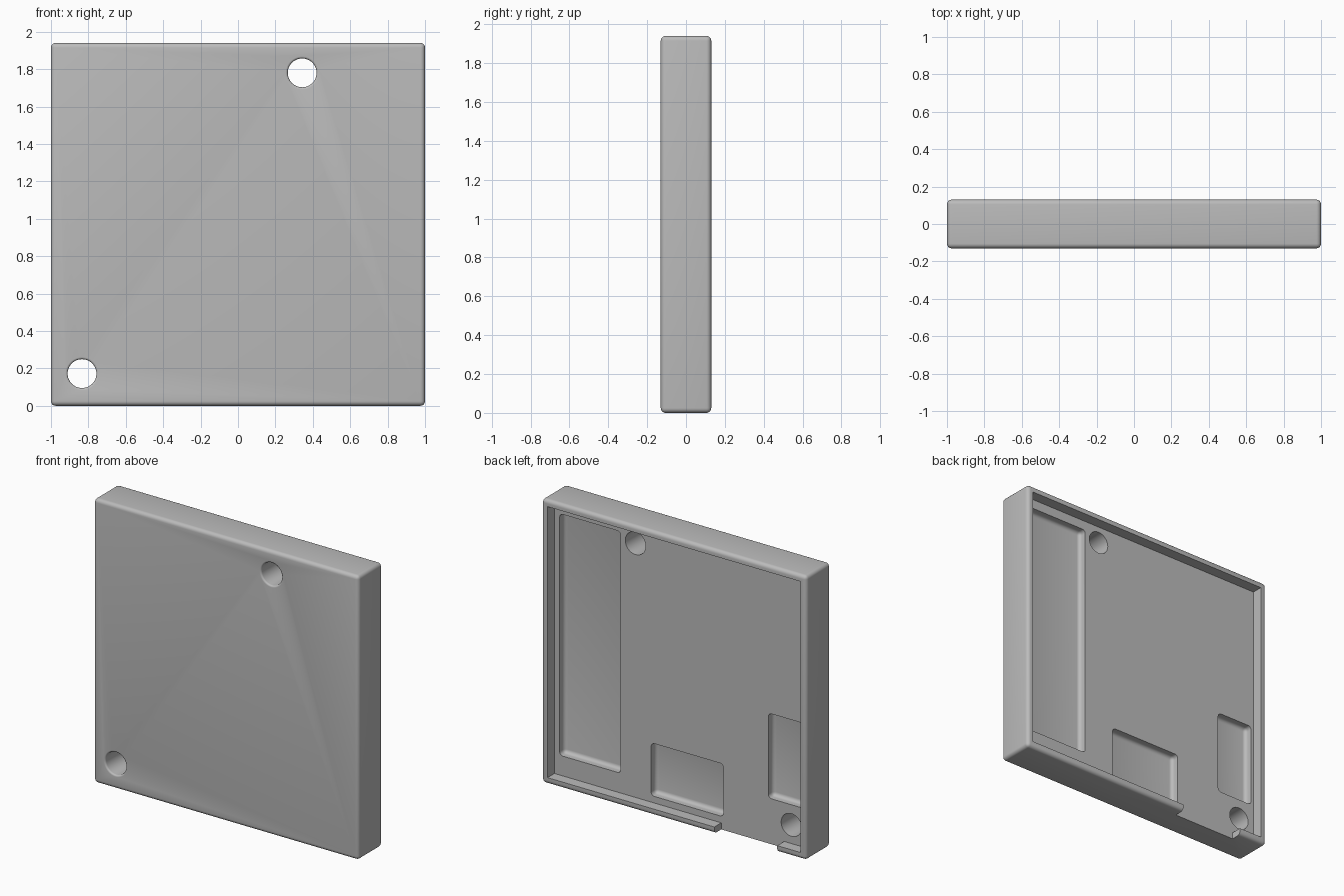
import bpy, bmesh, math
from mathutils import Vector, Matrix

default = bpy.data.objects.get("Cube")
if default:
    bpy.data.objects.remove(default, do_unlink=True)

W, D, H = 2.0, 0.26, 1.94      # overall size
RIM = 0.045                    # wall thickness around the back
FLOOR_Y = 0.055                # recessed back floor
POCKET_Y = 0.0                 # bottom of the shallow pockets
BACK = 0.3                     # cutters reach past the back face

grey = bpy.data.materials.new("plain_grey")
grey.use_nodes = True
colour = (0.5, 0.5, 0.5, 1.0)
grey.diffuse_color = colour
grey.node_tree.nodes["Principled BSDF"].inputs["Base Color"].default_value = colour


def make_object(name, bm):
    bmesh.ops.recalc_face_normals(bm, faces=bm.faces)
    mesh = bpy.data.meshes.new(name)
    bm.to_mesh(mesh)
    bm.free()
    mesh.materials.append(grey)
    obj = bpy.data.objects.new(name, mesh)
    bpy.context.collection.objects.link(obj)
    return obj


def box(name, x, y, z, radius=0.0, pick=lambda edge: True):
    """Box from ranges, with the picked edges rounded."""
    bm = bmesh.new()
    size = Vector((x[1] - x[0], y[1] - y[0], z[1] - z[0]))
    centre = Vector((sum(x), sum(y), sum(z))) / 2
    bmesh.ops.create_cube(bm, size=1, matrix=Matrix.Translation(centre) @ Matrix.Diagonal(size).to_4x4())
    if radius:
        edges = [e for e in bm.edges if pick(e)]
        bmesh.ops.bevel(bm, geom=edges, offset=radius, segments=5, profile=0.5, affect='EDGES')
    return make_object(name, bm)


def hole(name, x, z, radius, flare):
    """Round cutter along y that widens softly at the front face."""
    front = -D / 2
    profile = [(0, front - 0.05), (radius + flare, front - 0.05)]
    for i in range(6):
        a = math.pi / 2 * i / 5
        profile.append((radius + flare * (1 - math.sin(a)), front + flare * (1 - math.cos(a))))
    profile += [(radius, BACK), (0, BACK)]
    bm = bmesh.new()
    verts = [bm.verts.new((x + r, y, z)) for r, y in profile]
    edges = [bm.edges.new(pair) for pair in zip(verts, verts[1:])]
    bmesh.ops.spin(bm, geom=verts + edges, cent=(x, 0, z), axis=(0, 1, 0),
                   angle=math.tau, steps=48)
    bmesh.ops.remove_doubles(bm, verts=bm.verts, dist=1e-5)
    return make_object(name, bm)


def not_at_back(edge):
    return any(v.co.y < BACK - 0.01 for v in edge.verts)


# Outer block with rounded edges
cover = box("cover_plate", (-W / 2, W / 2), (-D / 2, D / 2), (0, H), 0.025)

# Back recess and the gap in the bottom rim
cutters = [
    box("back_recess", (-W / 2 + RIM, W / 2 - RIM), (FLOOR_Y, BACK), (RIM, H - RIM)),
    box("rim_gap", (-0.78, -0.305), (FLOOR_Y, BACK), (-0.1, 0.1)),
]

# Shallow pockets with filleted bottoms
pockets = {
    "tall_pocket": ((0.455, 0.916), (0.18, 1.83)),
    "wide_pocket": ((-0.32, 0.225), (0.09, 0.45)),
    "side_pocket": ((-0.935, -0.66), (0.31, 0.89)),
}
for name, (x, z) in pockets.items():
    cutters.append(box(name, x, (POCKET_Y, BACK), z, 0.025, not_at_back))

# Through holes
cutters.append(hole("upper_hole", 0.343, 1.78, 0.077, 0.012))
cutters.append(hole("lower_hole", -0.834, 0.172, 0.077, 0.012))

# Cut everything out of the block
bpy.ops.object.select_all(action='DESELECT')
bpy.context.view_layer.objects.active = cover
cover.select_set(True)
for cutter in cutters:
    cutter.hide_render = True
    mod = cover.modifiers.new(cutter.name, 'BOOLEAN')
    mod.operation = 'DIFFERENCE'
    mod.solver = 'EXACT'
    mod.object = cutter
    bpy.ops.object.modifier_apply(modifier=mod.name)
    bpy.data.objects.remove(cutter, do_unlink=True)

bpy.ops.object.shade_smooth_by_angle(angle=math.radians(35))
